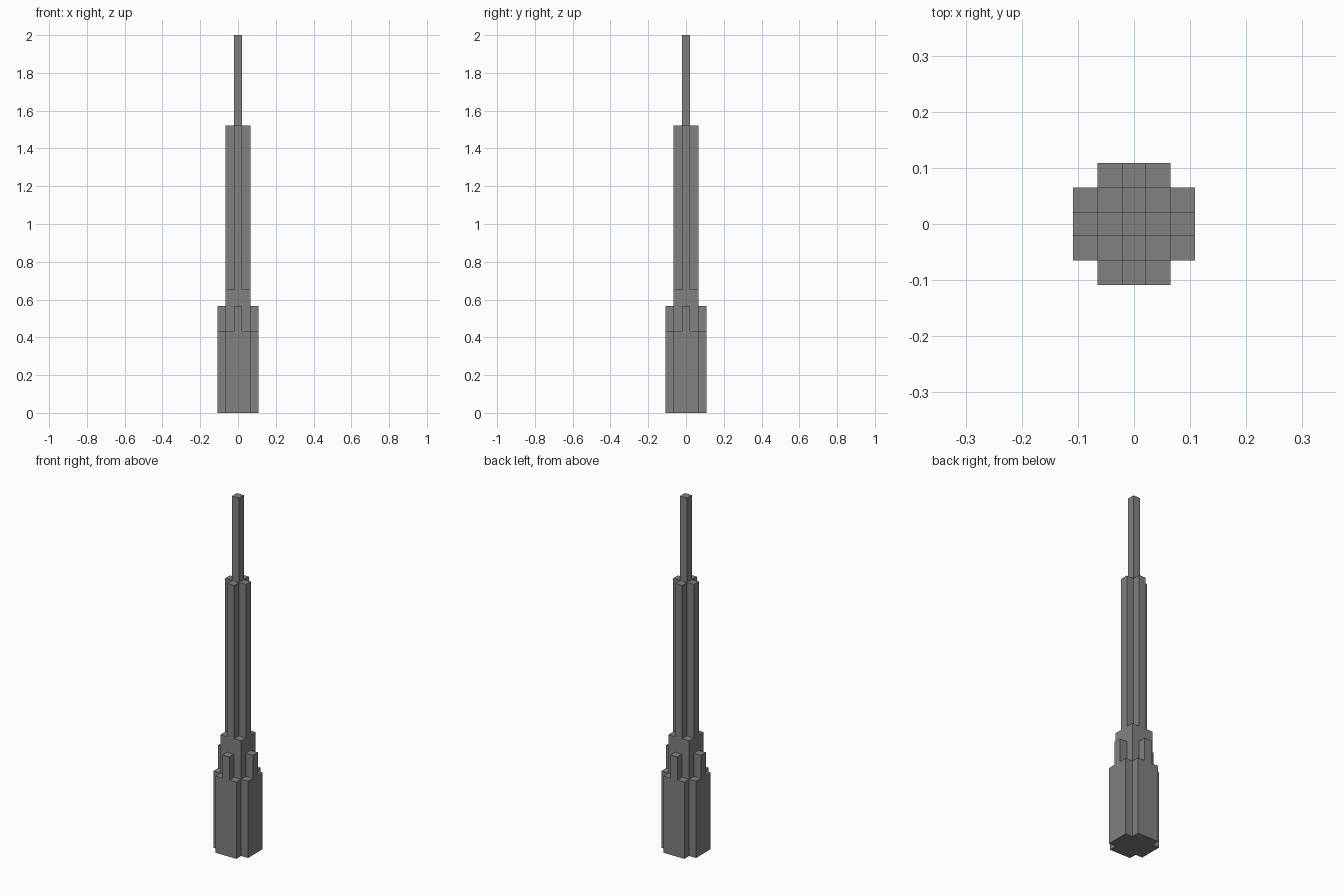
import bpy
import bmesh
from mathutils import Matrix, Vector

cube = bpy.data.objects.get("Cube")
if cube:
    bpy.data.objects.remove(cube, do_unlink=True)

U = 2 / 46  # one building block of the tower

grey = bpy.data.materials.new("mid grey")
grey.use_nodes = True
colour = (0.22, 0.22, 0.22, 1)
grey.diffuse_color = colour
grey.node_tree.nodes["Principled BSDF"].inputs["Base Color"].default_value = colour


def square(half, centre=(0, 0)):
    """Square outline, counter-clockwise."""
    cx, cy = centre
    return [(cx + sx * half, cy + sy * half)
            for sx, sy in ((1, -1), (1, 1), (-1, 1), (-1, -1))]


def cross(reach, half):
    """Plus-shaped outline: one arm turned through four quarters."""
    arm = [Vector((reach, -half)), Vector((reach, half)), Vector((half, half))]
    outline = []
    for quarter in range(4):
        turn = Matrix.Rotation(quarter * 1.5707963, 2)
        outline += [turn @ p for p in arm]
    return outline


def prism(name, outline, bottom, top, floor=False):
    """Extrude an outline between two levels, all in block units."""
    bm = bmesh.new()
    low = [bm.verts.new((x * U, y * U, bottom * U)) for x, y in outline]
    high = [bm.verts.new((x * U, y * U, top * U)) for x, y in outline]
    n = len(outline)
    for i in range(n):
        j = (i + 1) % n
        bm.faces.new((low[i], low[j], high[j], high[i]))
    bm.faces.new(high)
    if floor:
        bm.faces.new(low[::-1])
    mesh = bpy.data.meshes.new(name)
    bm.to_mesh(mesh)
    bm.free()
    mesh.materials.append(grey)
    obj = bpy.data.objects.new(name, mesh)
    bpy.context.collection.objects.link(obj)
    return obj


# Stacked tiers, from the ground up
prism("base", cross(2.5, 1.5), 0, 10, floor=True)
prism("core", square(1.5), 10, 15)
prism("shaft", cross(1.5, 0.5), 15, 35)
prism("mast", square(0.5), 35, 46)

# One buttress standing on each arm of the base
for side, centre in {"left": (2, 0), "right": (-2, 0),
                     "front": (0, -2), "back": (0, 2)}.items():
    prism(side + "_buttress", square(0.5, centre), 10, 13)
